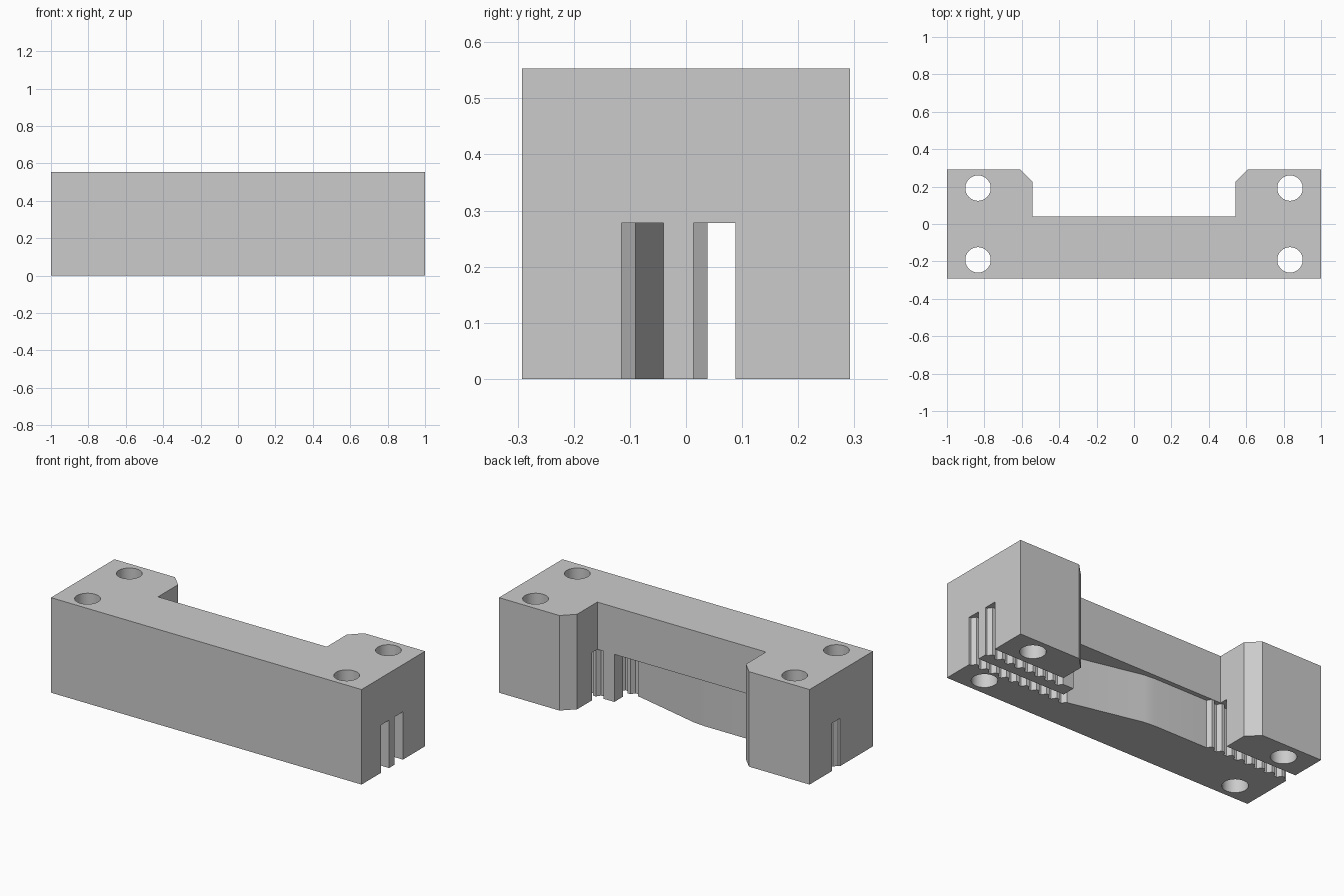
import bpy, bmesh, math

if "Cube" in bpy.data.objects:
    bpy.data.objects.remove(bpy.data.objects["Cube"], do_unlink=True)

HEIGHT, SLOT_TOP = 0.553, 0.278
PITCH, DEPTH, SLANT = 0.0667, 0.025, 0.016

grey = bpy.data.materials.new("plain_grey")
grey.use_nodes = True
grey.diffuse_color = (0.6, 0.6, 0.6, 1)
grey.node_tree.nodes["Principled BSDF"].inputs["Base Color"].default_value = (0.6, 0.6, 0.6, 1)


def prism(name, outline, z0, z1):
    """Extrude a plan outline between two heights."""
    bm = bmesh.new()
    face = bm.faces.new([bm.verts.new((x, y, z0)) for x, y in outline])
    top = bmesh.ops.extrude_face_region(bm, geom=[face])["geom"]
    bmesh.ops.translate(bm, vec=(0, 0, z1 - z0),
                        verts=[g for g in top if isinstance(g, bmesh.types.BMVert)])
    bmesh.ops.recalc_face_normals(bm, faces=bm.faces)
    mesh = bpy.data.meshes.new(name)
    bm.to_mesh(mesh)
    bm.free()
    mesh.materials.append(grey)
    ob = bpy.data.objects.new(name, mesh)
    bpy.context.collection.objects.link(ob)
    return ob


def toothed_wall(y, count):
    """Tapered teeth from the +x end inward; grooves are DEPTH below y."""
    pts = [(1.1, y - DEPTH)]
    for i in range(count):
        x = 1 - 0.012 - i * PITCH
        pts += [(x, y - DEPTH), (x - SLANT, y)]
        x -= SLANT + 0.018
        pts += [(x, y), (x - SLANT, y - DEPTH)]
    return pts


# Solid body with two chamfered rear blocks
half = [(1, -0.292), (1, 0.292), (0.61, 0.292), (0.543, 0.225), (0.543, 0.04)]
body = prism("clamp_body", half + [(-x, y) for x, y in reversed(half)], 0, HEIGHT)

# Belt channel: toothed slots joined by a slanted guide wall
front_teeth = toothed_wall(-0.09, 10)[:-2]
front_teeth.append((0.36, -0.09))
rib_teeth = toothed_wall(0.038, 8)[:-1]
far_teeth = [(-x, y) for x, y in reversed(toothed_wall(0.038, 8))]
guide = [(-0.06, 0.007), (-0.13, 0.013)]
channel = front_teeth + guide + far_teeth + [(-1.1, 0.088), (1.1, 0.088)]
channel += rib_teeth + [(0.435, 0.038), (0.435, -0.04), (1.1, -0.04)]
cutters = [prism("belt_channel_cutter", channel, -0.1, SLOT_TOP)]

# Four vertical screw holes
for x in (-0.834, 0.834):
    for y in (-0.192, 0.192):
        circle = [(x + 0.068 * math.cos(a * math.tau / 48),
                   y + 0.068 * math.sin(a * math.tau / 48)) for a in range(48)]
        cutters.append(prism("screw_hole_cutter", circle, -0.1, HEIGHT + 0.1))

bpy.ops.object.select_all(action="DESELECT")
bpy.context.view_layer.objects.active = body
body.select_set(True)
for cutter in cutters:
    cutter.hide_render = True
    mod = body.modifiers.new("cut", "BOOLEAN")
    mod.operation, mod.solver, mod.object = "DIFFERENCE", "EXACT", cutter
    bpy.ops.object.modifier_apply(modifier=mod.name)
    bpy.data.objects.remove(cutter, do_unlink=True)

bpy.ops.object.shade_smooth_by_angle(angle=math.radians(20))
